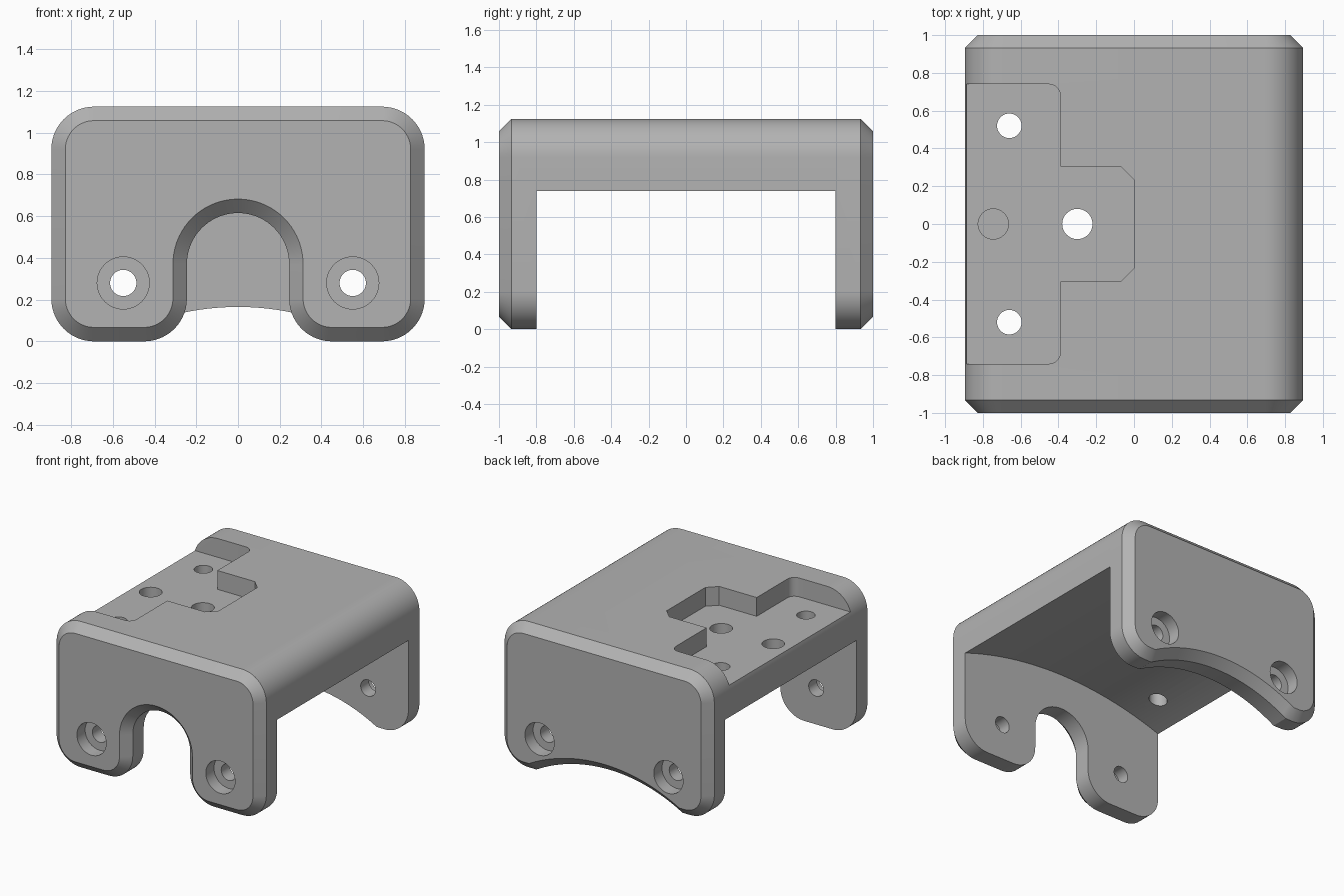
import bpy, bmesh
from math import pi, sin, cos, sqrt, atan2, radians

if "Cube" in bpy.data.objects:
    bpy.data.objects.remove(bpy.data.objects["Cube"])

W, H, R, C = 0.895, 1.125, 0.205, 0.067   # half width, height, corner radius, chamfer
grey = bpy.data.materials.new("plain_grey")
grey.diffuse_color = (0.45, 0.45, 0.45, 1)
grey.use_nodes = True
grey.node_tree.nodes["Principled BSDF"].inputs["Base Color"].default_value = grey.diffuse_color


def arc(cx, cz, r, a0, a1, n=14):
    return [(cx + r * cos(a0 + (a1 - a0) * i / n), cz + r * sin(a0 + (a1 - a0) * i / n))
            for i in range(n + 1)]


def loft(name, rings):
    """Solid through matching rings of 3D points, capped at both ends."""
    bm = bmesh.new()
    loops = [[bm.verts.new(p) for p in ring] for ring in rings]
    n = len(loops[0])
    for a, b in zip(loops, loops[1:]):
        for i in range(n):
            j = (i + 1) % n
            bm.faces.new((a[i], a[j], b[j], b[i]))
    bm.faces.new(loops[0])
    bm.faces.new(loops[-1])
    bmesh.ops.recalc_face_normals(bm, faces=bm.faces)
    me = bpy.data.meshes.new(name)
    bm.to_mesh(me)
    bm.free()
    ob = bpy.data.objects.new(name, me)
    me.materials.append(grey)
    bpy.context.collection.objects.link(ob)
    return ob


def along_y(name, steps):
    return loft(name, [[(x, y, z) for x, z in prof] for y, prof in steps])


def along_z(name, prof, z0, z1):
    return loft(name, [[(x, y, z) for x, y in prof] for z in (z0, z1)])


def top_corners(d):
    return arc(W - R, H - R, R - d, 0, pi / 2) + arc(R - W, H - R, R - d, pi / 2, pi)


def front_outline(d):
    r, e = R - d, 0.45
    return (arc(R - W, R, r, pi, 1.5 * pi) + arc(-e, R, r, 1.5 * pi, 2 * pi)
            + arc(0, 0.37, e - R + d, pi, 0, 36)
            + arc(e, R, r, pi, 1.5 * pi) + arc(W - R, R, r, 1.5 * pi, 2 * pi)
            + top_corners(d))


def back_outline(d):
    r, big, drop = R - d, 1.26 + d, 1.095
    t = atan2(drop + d, sqrt(big ** 2 - (drop + d) ** 2))
    return (arc(R - W, R, r, pi, 1.5 * pi) + arc(0, -drop, big, pi - t, t, 36)
            + arc(W - R, R, r, 1.5 * pi, 2 * pi) + top_corners(d))


# End plates with chamfered outer rims
bracket = along_y("bracket_body", [(-0.8, front_outline(0)), (C - 1, front_outline(0)),
                                   (-1, front_outline(C))])
back = along_y("back_plate", [(0.8, back_outline(0)), (1 - C, back_outline(0)),
                              (1, back_outline(C))])

# Top slab with arched underside
low, peak = 0.74, 0.89
rad = (W ** 2 + (peak - low) ** 2) / (2 * (peak - low))
t = atan2(low - peak + rad, W)
slab_prof = top_corners(0) + arc(0, peak - rad, rad, pi - t, t, 40)
slab = along_y("top_slab", [(-0.8, slab_prof), (0.8, slab_prof)])

# Recess in the top, open to the left side
floor = 0.98
half = [(0, 0.235), (-0.07, 0.305), (-0.39, 0.305)] + arc(-0.45, 0.68, 0.06, 0, pi / 2, 8) + [(-1.1, 0.74)]
recess = half + [(x, -y) for x, y in reversed(half)]
cutters = [along_z("recess_cutter", recess, floor, 1.4)]


def ring(cx, cy, r):
    return arc(cx, cy, r, 0, 2 * pi * 47 / 48, 47)


# Screw holes in the recess floor: three through, one blind
for x, y, r, z0 in ((-0.66, 0.52, 0.065, 0.5), (-0.66, -0.52, 0.065, 0.5),
                    (-0.30, 0, 0.08, 0.5), (-0.745, 0, 0.08, 0.87)):
    cutters.append(along_z("hole_cutter", ring(x, y, r), z0, 1.2))

# Counterbored holes in both end plates
for x in (-0.55, 0.55):
    for s in (-1, 1):
        small, wide = ring(x, 0.28, 0.063), ring(x, 0.28, 0.125)
        cutters.append(along_y("bore_cutter", [(s * 0.7, small), (s * 0.9, small),
                                               (s * 0.9, wide), (s * 1.1, wide)]))

# Join the parts, then cut
bpy.context.view_layer.objects.active = bracket
for ob, op in [(slab, 'UNION'), (back, 'UNION')] + [(c, 'DIFFERENCE') for c in cutters]:
    mod = bracket.modifiers.new("cut", 'BOOLEAN')
    mod.operation, mod.object, mod.solver = op, ob, 'EXACT'
    bpy.ops.object.modifier_apply(modifier=mod.name)
    bpy.data.objects.remove(ob)

bpy.ops.object.select_all(action='DESELECT')
bracket.select_set(True)
bpy.ops.object.shade_smooth_by_angle(angle=radians(25))
